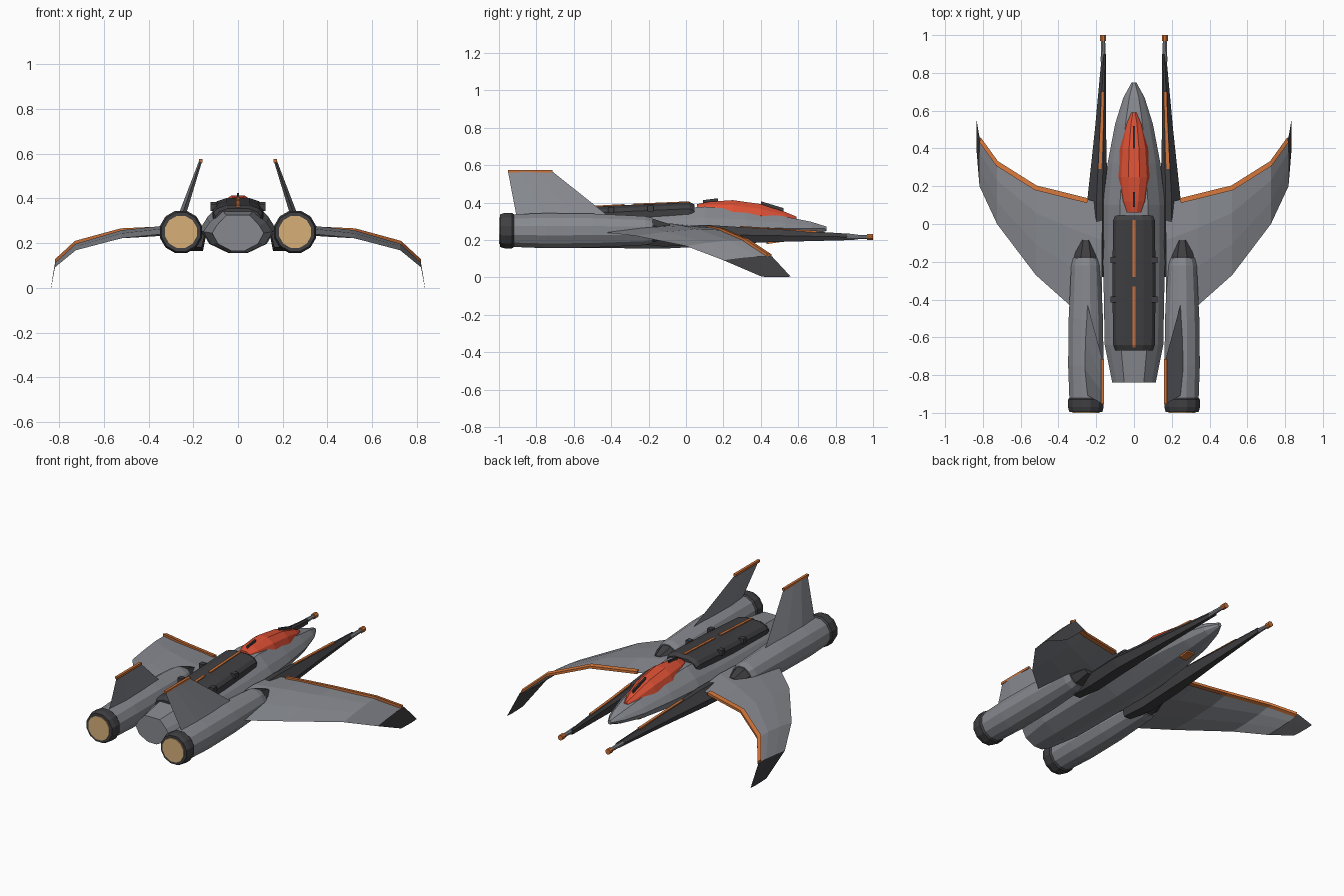
import bpy, bmesh, math

if "Cube" in bpy.data.objects:
    bpy.data.objects.remove(bpy.data.objects["Cube"])


def mat(name, r, g, b):
    m = bpy.data.materials.new(name)
    m.diffuse_color = (r, g, b, 1)
    m.use_nodes = True
    m.node_tree.nodes["Principled BSDF"].inputs["Base Color"].default_value = m.diffuse_color
    return m


GREY = mat("hull_grey", .24, .25, .275)
DARK = mat("charcoal", .05, .05, .055)
ORANGE = mat("orange_trim", .62, .17, .04)
RED = mat("canopy_red", .72, .08, .035)
TAN = mat("exhaust_tan", .68, .43, .19)


def loft(name, rings, *mats, rule=None):
    """Skin a list of equal-length point rings and cap both ends."""
    bm = bmesh.new()
    vs = [[bm.verts.new(p) for p in r] for r in rings]
    n = len(rings[0])
    for i in range(len(vs) - 1):
        for j in range(n):
            k = (j + 1) % n
            f = bm.faces.new((vs[i][j], vs[i][k], vs[i + 1][k], vs[i + 1][j]))
            f.material_index = rule(i) if rule else 0
    bm.faces.new(vs[0])
    bm.faces.new(vs[-1]).material_index = rule(len(vs) - 2) if rule else 0
    bmesh.ops.recalc_face_normals(bm, faces=bm.faces)
    me = bpy.data.meshes.new(name)
    bm.to_mesh(me)
    bm.free()
    for m in mats:
        me.materials.append(m)
    ob = bpy.data.objects.new(name, me)
    bpy.context.collection.objects.link(ob)
    return ob


def sym(y, half):
    """Mirror a half profile of (x, z) points into a full ring at y."""
    return [(x, y, z) for x, z in half] + [(-x, y, z) for x, z in reversed(half)]


def disc(cx, cz, r, y, n=12):
    return [(cx + r * math.cos(2 * math.pi * (i + .5) / n), y,
             cz + r * math.sin(2 * math.pi * (i + .5) / n)) for i in range(n)]


def tube(name, cx, cz, steps, m, n=12):
    return loft(name, [disc(cx, cz, r, y, n) for y, r in steps], m)


def bar(name, path, hx, hz, m):
    """Rectangular bar following (x, y, z) points that run along y."""
    return loft(name, [[(x - hx, y, z - hz), (x + hx, y, z - hz),
                        (x + hx, y, z + hz), (x - hx, y, z + hz)] for x, y, z in path], m)


# Fuselage: y, half width, bottom, top
hull = [(-.84, .115, .165, .325), (-.64, .155, .157, .345), (-.1, .165, .155, .365),
        (.1, .165, .165, .378), (.32, .14, .18, .36), (.53, .10, .20, .325),
        (.67, .056, .225, .297), (.75, .012, .248, .272)]
loft("fuselage", [sym(y, [(.45 * w, t), (.82 * w, t - .28 * (t - b)), (w, b + .5 * (t - b)),
                          (.78 * w, b + .2 * (t - b)), (.25 * w, b)])
                  for y, w, b, t in hull], GREY)

# Canopy
dome = [(.06, .042, .365, .392), (.12, .066, .36, .404), (.25, .085, .345, .413),
        (.40, .075, .33, .392), (.53, .045, .31, .35), (.59, .016, .30, .325)]
loft("canopy", [sym(y, [(.35 * w, t), (.8 * w, t - .4 * (t - b)), (w, b), (.8 * w, b - .02)])
                for y, w, b, t in dome], RED)
bar("canopy_front_rail", [(0, .40, .398), (0, .52, .362)], .004, .009, DARK)
bar("canopy_rear_rail", [(0, .09, .405), (0, .17, .415)], .004, .008, DARK)

# Spine cover with stripes and side clamps
spine = [(-.67, .10, .355), (-.64, .11, .37), (-.3, .115, .388), (.02, .11, .402), (.045, .10, .39)]
loft("spine_cover", [sym(y, [(.45 * w, t), (.85 * w, t - .015), (w, t - .035), (w, t - .075)])
                     for y, w, t in spine], DARK)
bar("spine_stripe_rear", [(0, -.655, .364), (0, -.64, .371), (0, -.33, .388)], .008, .004, ORANGE)
bar("spine_stripe_front", [(0, -.28, .39), (0, .02, .403)], .008, .004, ORANGE)
for s in (-1, 1):
    for y, z in ((-.40, .36), (-.19, .368)):
        bar("spine_clamp", [(s * .108, y - .016, z), (s * .108, y + .016, z)], .016, .016, DARK)

# Chin sensor under the nose
bar("chin_sensor", [(0, .43, .19), (0, .50, .20)], .025, .012, ORANGE)

for s, side in ((1, "right"), (-1, "left")):
    # Engine body, nozzle, exhaust and intake
    cx = s * .255
    tube(side + "_engine", cx, .25, [(-.93, .09), (-.75, .097), (-.5, .094), (-.22, .08), (-.18, .07)], GREY)
    tube(side + "_nozzle", cx, .25, [(-.92, .09), (-.93, .098), (-.97, .098), (-.995, .09)], DARK)
    tube(side + "_exhaust", cx, .25, [(-.98, .074), (-1, .074)], TAN)
    tube(side + "_intake", cx, .25, [(-.2, .068), (-.17, .066), (-.085, .037)], DARK, 8)

    # Tail fin canted inward, with trim along its top
    def fin_ring(x, z, y0, y1, t):
        d = y1 - y0
        return [(s * x, y0, z), (s * (x + t), y0 + .3 * d, z), (s * (x + t * .8), y0 + .6 * d, z),
                (s * x, y1, z), (s * (x - t * .8), y0 + .6 * d, z), (s * (x - t), y0 + .3 * d, z)]
    loft(side + "_fin", [fin_ring(.252, .32, -.905, -.405, .017),
                         fin_ring(.167, .568, -.952, -.717, .007)], GREY)
    bar(side + "_fin_trim", [(s * .167, -.953, .568), (s * .167, -.715, .568)], .008, .007, ORANGE)

    # Drooping swept wing: x, leading y/z, trailing y/z, half thickness
    wing = [(.17, .11, .268, -.54, .25, .026), (.34, .155, .264, -.43, .24, .02),
            (.52, .20, .253, -.27, .222, .014), (.725, .33, .197, 0, .168, .009),
            (.818, .46, .112, .20, .092, .006), (.835, .56, .004, .405, .004, .003)]
    rings = []
    for x, ly, lz, ty, tz, t in wing:
        p = [(s * x, ly, lz)]
        for u, k in ((.3, 1), (.65, .8)):
            p.append((s * x, ly + u * (ty - ly), lz + u * (tz - lz) + t * k))
        p.append((s * x, ty, tz))
        for u, k in ((.65, .8), (.3, 1)):
            p.append((s * x, ly + u * (ty - ly), lz + u * (tz - lz) - t * k))
        rings.append(p)
    loft(side + "_wing", rings, GREY, DARK, rule=lambda i: 1 if i == 4 else 0)

    # Trim along the wing's leading edge
    edge = [(.245, .125, .267), (.52, .193, .254), (.725, .322, .198), (.815, .447, .115)]
    loft(side + "_wing_trim", [[(s * (x + dx), y + dy, z + dz) for dx, dy, dz in
                                ((-.004, .011, -.007), (-.004, .011, .008), (.004, -.014, .012), (.004, -.014, -.01))]
                               for x, y, z in edge], ORANGE)

    # Weapon boom: y, inner x, outer x, bottom, top
    boom = [(-.28, .15, .23, .18, .25), (-.12, .14, .25, .165, .275), (.12, .14, .248, .177, .28),
            (.5, .148, .207, .19, .256), (.9, .147, .170, .2, .232)]
    loft(side + "_boom", [[(s * (a + u * (b - a)), y, lo + v * (hi - lo)) for u, v in
                           ((0, .75), (.25, 1), (.55, 1), (1, .5), (.75, 0), (.15, 0))]
                          for y, a, b, lo, hi in boom], DARK)
    bar(side + "_boom_stripe", [(s * .180, .29, .270), (s * .171, .5, .256), (s * .166, .70, .245)],
        .008, .005, ORANGE)
    tube(side + "_barrel", s * .163, .216, [(.86, .015), (.98, .011)], GREY, 8)
    tube(side + "_muzzle", s * .163, .216, [(.968, .017), (1, .017)], ORANGE, 8)
